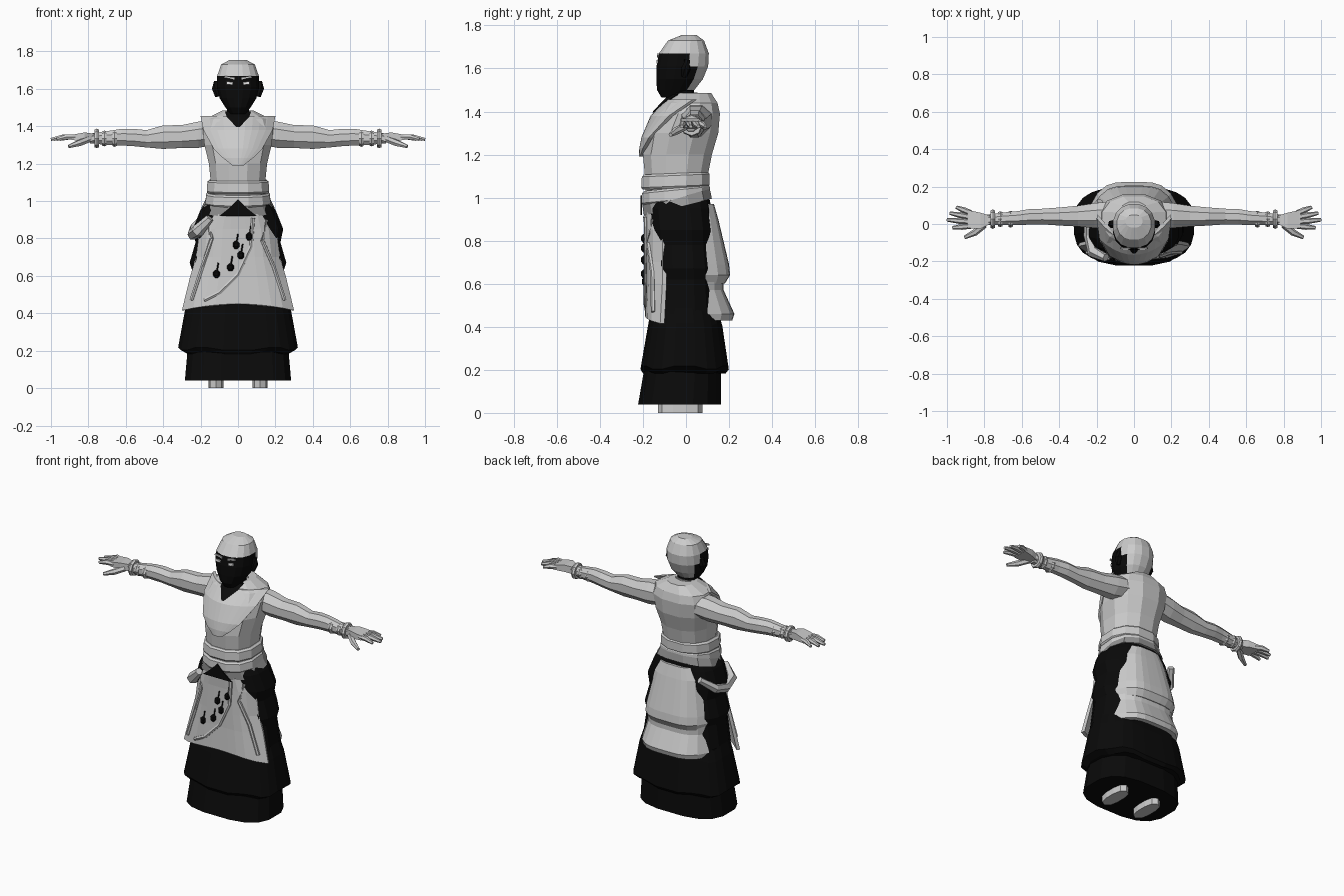
import bpy, bmesh, math
from mathutils import Vector

if "Cube" in bpy.data.objects:
    bpy.data.objects.remove(bpy.data.objects["Cube"], do_unlink=True)


def material(name, v):
    m = bpy.data.materials.new(name)
    m.use_nodes = True
    m.diffuse_color = (v, v, v, 1)
    m.node_tree.nodes["Principled BSDF"].inputs["Base Color"].default_value = (v, v, v, 1)
    return m


LIGHT = material("light grey cloth", 0.6)
BLACK = material("black cloth", 0.003)
GREY = material("mid grey sash", 0.3)
WHITE = material("eye white", 0.8)


def loft(name, rings, mats, rule=None):
    """Skin closed rings of points, cap both ends, shade flat."""
    bm = bmesh.new()
    loops = [[bm.verts.new(p) for p in r] for r in rings]
    n = len(loops[0])
    for a, b in zip(loops, loops[1:]):
        for i in range(n):
            j = (i + 1) % n
            bm.faces.new((a[i], a[j], b[j], b[i]))
    bm.faces.new(loops[0])
    bm.faces.new(loops[-1])
    bmesh.ops.recalc_face_normals(bm, faces=bm.faces[:])
    if rule:
        for f in bm.faces:
            f.material_index = rule(f.calc_center_median())
    me = bpy.data.meshes.new(name)
    bm.to_mesh(me)
    bm.free()
    for m in mats:
        me.materials.append(m)
    ob = bpy.data.objects.new(name, me)
    bpy.context.collection.objects.link(ob)
    return ob


def power(v, p):
    return math.copysign(abs(v) ** p, v)


def body(name, rows, mats, n=12, p=0.85, tilt=0, wave=0, rule=None):
    """Stack of rounded sections, rows of (z, half width, front y, back y)."""
    rings = []
    for z, w, yf, yb in rows:
        ring = []
        for i in range(n):
            a = 2 * math.pi * (i + 0.5) / n
            y = (yf + yb) / 2 + (yb - yf) / 2 * power(math.sin(a), p)
            ring.append((w * power(math.cos(a), p), y,
                         z + tilt * y + wave * math.cos(6 * a)))
        rings.append(ring)
    return loft(name, rings, mats, rule)


def patch(name, rows, mat, thick, power_t=4, drop=0, n=10):
    """Curved cloth panel, rows of (z, half width, middle y, edge y)."""
    rings = []
    for k, (z, w, ym, ye) in enumerate(rows):
        outer, inner = [], []
        for i in range(n + 1):
            t = 2 * i / n - 1
            y = ym + (ye - ym) * abs(t) ** power_t
            zz = z - drop * t * t * (k == len(rows) - 1)
            outer.append((w * t, y, zz))
            inner.append((w * t * 0.97, y + thick, zz))
        rings.append(outer + inner[::-1])
    return loft(name, rings, [mat])


def tube(name, pts, mat, n=6, flat=1.0):
    """Tapered tube through points (x, y, z, radius)."""
    c = [Vector(p[:3]) for p in pts]
    rings = []
    for i, p in enumerate(pts):
        d = c[min(i + 1, len(c) - 1)] - c[max(i - 1, 0)]
        q = d.to_track_quat('Z', 'Y')
        up = q @ Vector((0, 1, 0))
        side = q @ Vector((1, 0, 0))
        rings.append([c[i] + p[3] * (side * math.cos(2 * math.pi * k / n)
                      + up * flat * math.sin(2 * math.pi * k / n)) for k in range(n)])
    return loft(name, rings, [mat])


def plate(name, pts, y, mat, depth=0.008):
    """Thin flat plate from an outline of (x, z)."""
    return loft(name, [[(x, y + d, z) for x, z in pts] for d in (0, depth)], [mat])


# Skirt with tiered hem
body("skirt", [(1.0, .165, -.17, .11), (.95, .205, -.18, .12), (.85, .245, -.17, .13),
               (.78, .23, -.165, .13), (.67, .262, -.165, .14), (.62, .245, -.165, .14),
               (.46, .27, -.17, .15)], [BLACK], 16, .7)
body("lower_skirt", [(.48, .265, -.165, .15), (.41, .285, -.178, .17),
                     (.21, .322, -.213, .2), (.19, .285, -.2, .185)],
     [BLACK], 24, .7, wave=.01)
body("skirt_hem", [(.24, .27, -.19, .165), (.04, .288, -.225, .165)], [BLACK], 16, .7)

# Cloth panels over the skirt
apron = [(.93, .17, -.19, -.11), (.85, .205, -.185, -.11), (.7, .225, -.185, -.11),
         (.6, .255, -.185, -.11), (.45, .3, -.19, -.12)]
patch("front_apron", apron, LIGHT, .02, drop=.035)
patch("back_panel_lower", [(.64, .225, .175, .07), (.57, .22, .175, .07),
                           (.46, .245, .225, .08), (.43, .24, .215, .08)], LIGHT, -.03)
patch("back_panel_upper", [(.97, .13, .13, .07), (.9, .175, .15, .06), (.69, .225, .2, .06),
                           (.64, .23, .205, .07), (.6, .21, .18, .08)], LIGHT, -.03)


def on_apron(x, z):
    for a, b in zip(apron, apron[1:]):
        if a[0] >= z >= b[0]:
            f = (a[0] - z) / (a[0] - b[0])
            w, ym, ye = [a[k] + (b[k] - a[k]) * f for k in (1, 2, 3)]
            return ym + (ye - ym) * min(1, abs(x / w)) ** 4


# Folded trims and hanging beads on the apron
trims = {"diagonal_trim": [(.08, .91), (.07, .76), (0, .61), (-.1, .51), (-.18, .47)],
         "right_trim": [(-.16, .91), (-.14, .8), (-.19, .65), (-.25, .47)],
         "left_trim": [(.15, .9), (.13, .79), (.19, .65), (.25, .47)]}
for name, path in trims.items():
    tube(name, [(x, on_apron(x, z), z, .011) for x, z in path], LIGHT)
for x, z in [(.06, .81), (-.01, .765), (.015, .71), (-.04, .645), (-.115, .61)]:
    y = on_apron(x, z) - .008
    tube("bead", [(x, y, z - .02, .008), (x, y, z - .008, .018),
                  (x, y, z + .01, .018), (x, y, z + .022, .006)], BLACK)
    tube("bead_cord", [(x, y + .004, z, .004), (x + .01, y + .004, z + .06, .004)], BLACK, 4)

# Cloth bundle tucked at the right hip
tube("hip_bundle", [(-.15, -.18, .91, .022), (-.215, -.15, .84, .035), (-.24, -.06, .82, .03),
                    (-.235, .04, .85, .028), (-.18, .12, .92, .02)], LIGHT)

# Torso, collar and belts
body("torso", [(.99, .165, -.19, .105), (1.1, .15, -.195, .105), (1.2, .16, -.205, .125),
               (1.3, .185, -.19, .155), (1.39, .195, -.14, .162), (1.44, .175, -.1, .15),
               (1.485, .085, -.05, .12)], [LIGHT])
patch("chest_cowl", [(1.455, .2, -.095, .03), (1.38, .185, -.165, -.08),
                     (1.28, .13, -.207, -.172), (1.23, .08, -.217, -.2),
                     (1.19, .03, -.218, -.214)], LIGHT, .02, 2)
patch("neck_opening", [(1.48, .07, -.075, -.04), (1.45, .06, -.108, -.09),
                       (1.395, .008, -.158, -.158)], BLACK, .009, 2, n=6)
body("upper_belt", [(1.045, .165, -.205, .108), (1.055, .172, -.213, .115),
                    (1.105, .168, -.21, .115), (1.115, .155, -.2, .106)], [LIGHT], tilt=.04)
body("middle_belt", [(.985, .17, -.205, .11), (.995, .18, -.212, .118),
                     (1.04, .175, -.21, .115), (1.05, .165, -.2, .108)], [LIGHT], tilt=.1)
body("waist_sash", [(.965, .2, -.2, .125), (1.015, .175, -.207, .115)], [GREY], tilt=.25)
plate("sash_gap", [(-.1, .92), (.1, .92), (.05, .96), (0, 1.01), (-.05, .96)], -.212, BLACK)

# Head: bare face with a pale cap over crown and back
body("neck", [(1.43, .07, -.08, .05), (1.53, .055, -.075, .03)], [BLACK], 10)
body("neck_beads", [(1.462, .075, -.085, .055), (1.472, .08, -.09, .06),
                    (1.482, .07, -.08, .05)], [GREY], 10, tilt=.15)
body("head", [(1.465, .04, -.115, -.01), (1.5, .068, -.136, .04), (1.55, .1, -.14, .08),
              (1.61, .115, -.139, .105), (1.67, .113, -.128, .108), (1.73, .092, -.085, .085),
              (1.755, .045, -.02, .05)],
     [BLACK, LIGHT], 16, .88,
     rule=lambda c: int(c.z > 1.67 or (c.y > .03 and c.z > 1.51)))

for s, side in ((1, "left"), (-1, "right")):
    # Face details
    plate(side + "_eye", [(s * .03, 1.622), (s * .062, 1.624), (s * .062, 1.64),
                          (s * .03, 1.636)], -.138, WHITE)
    plate(side + "_brow", [(s * .02, 1.65), (s * .075, 1.66), (s * .07, 1.67),
                           (s * .02, 1.66)], -.134, LIGHT)
    tube(side + "_ear", [(s * .112, -.01, 1.56, .012), (s * .118, .0, 1.6, .022),
                         (s * .116, .005, 1.64, .014)], BLACK)

    # Sleeve: sections along the arm
    arm = [(.13, .05, 1.365, .075, .07), (.21, .045, 1.355, .072, .076),
           (.3, .042, 1.345, .06, .066), (.4, .04, 1.342, .052, .068),
           (.49, .04, 1.333, .045, .05), (.56, .038, 1.34, .045, .05),
           (.62, .032, 1.342, .04, .048), (.7, .028, 1.337, .036, .04),
           (.79, .022, 1.335, .03, .028)]
    loft(side + "_arm", [[(s * x, cy + ry * math.cos(k * math.pi / 4 + .39),
                           cz + rz * math.sin(k * math.pi / 4 + .39)) for k in range(8)]
                         for x, cy, cz, ry, rz in arm], [LIGHT])
    for x, r in ((.66, .045), (.715, .042), (.755, .052)):
        tube(side + "_cuff", [(s * (x - .012), .026, 1.335, r * .9), (s * x, .026, 1.335, r),
                              (s * (x + .012), .026, 1.335, r * .9)], LIGHT, 8)

    # Hand
    loft(side + "_palm", [[(s * x, y0, z - h), (s * x, y1, z - h), (s * x, y1, z + h),
                           (s * x, y0, z + h)]
                          for x, y0, y1, z, h in ((.77, 0, .045, 1.338, .022),
                                                  (.82, -.025, .06, 1.345, .022),
                                                  (.89, -.022, .075, 1.34, .014))], [LIGHT])
    for y0, tx, ty in ((.058, .95, .09), (.036, .985, .058), (.012, 1.0, .022), (-.01, .97, -.02)):
        tube(side + "_finger", [(s * .87, y0, 1.342, .015),
                                (s * (tx * .5 + .435), (y0 + ty) / 2, 1.342, .016),
                                (s * tx, ty, 1.33, .009)], LIGHT)
    tube(side + "_thumb", [(s * .8, -.005, 1.33, .018), (s * .85, -.045, 1.31, .018),
                           (s * .905, -.072, 1.292, .01)], LIGHT)

    # Foot: rounded sole block
    foot = [(s * (.118 + .042 * power(math.cos(k * math.pi / 5 + .31), .6)),
             -.027 + .103 * math.sin(k * math.pi / 5 + .31)) for k in range(10)]
    loft(side + "_foot", [[(x, y, z) for x, y in foot] for z in (0, .08)], [LIGHT])
